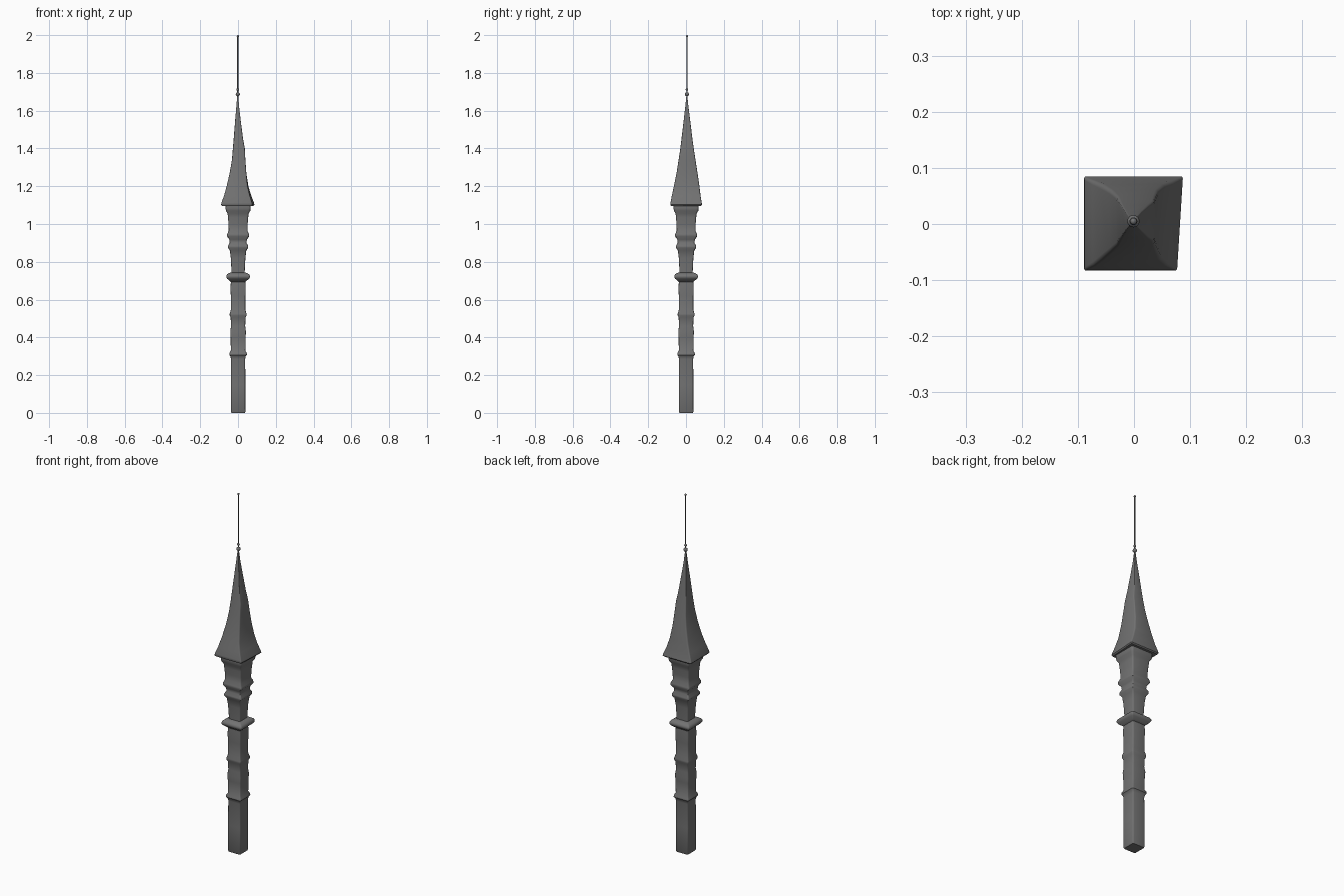
import bpy, bmesh, math

stone = bpy.data.materials.new("dark_stone")
stone.diffuse_color = (0.17, 0.17, 0.17, 1)


def finish(name, bm, angle=40):
    bmesh.ops.recalc_face_normals(bm, faces=bm.faces)
    mesh = bpy.data.meshes.new(name)
    bm.to_mesh(mesh)
    bm.free()
    mesh.materials.append(stone)
    ob = bpy.data.objects.new(name, mesh)
    bpy.context.collection.objects.link(ob)
    bpy.ops.object.select_all(action='DESELECT')
    ob.select_set(True)
    bpy.context.view_layer.objects.active = ob
    bpy.ops.object.shade_smooth_by_angle(angle=math.radians(angle))
    return ob


def rounded_rect(x0, x1, y0, y1, frac, skew=0.0):
    """Rounded rectangle; skew pulls in the front right corner."""
    r = frac * min(x1 - x0, y1 - y0) / 2
    pts = []
    for cx, cy, a in ((x1 - r, y1 - r, 0), (x0 + r, y1 - r, 90),
                      (x0 + r, y0 + r, 180), (x1 - r - skew, y0 + r, 270)):
        for k in range(4):
            t = math.radians(a + k * 30)
            pts.append((cx + r * math.cos(t), cy + r * math.sin(t)))
    return pts


def loft(name, sections):
    """sections: (z, outline points) from bottom to top."""
    bm = bmesh.new()
    rings = [[bm.verts.new((x, y, z)) for x, y in pts] for z, pts in sections]
    n = len(rings[0])
    for a, b in zip(rings, rings[1:]):
        for i in range(n):
            j = (i + 1) % n
            bm.faces.new((a[i], a[j], b[j], b[i]))
    bm.faces.new(rings[0][::-1])
    bm.faces.new(rings[-1])
    return finish(name, bm)


def square_loft(name, profile, frac=0.16):
    return loft(name, [(z, rounded_rect(-h, h + 0.001, -h, h + 0.001, frac))
                       for z, h in profile])


# Lower shaft with two worn string courses
square_loft("lower_shaft", [
    (0.0, 0.035), (0.006, 0.038), (0.15, 0.038), (0.285, 0.037), (0.30, 0.040),
    (0.307, 0.046), (0.317, 0.045), (0.33, 0.038), (0.40, 0.039), (0.43, 0.041),
    (0.46, 0.037), (0.505, 0.039), (0.515, 0.044), (0.525, 0.044), (0.545, 0.038),
    (0.62, 0.038), (0.66, 0.040), (0.69, 0.038), (0.71, 0.038)])

# Projecting gallery collar, rounded top and bottom
square_loft("collar", [
    (0.692, 0.036), (0.700, 0.045), (0.710, 0.057), (0.718, 0.062),
    (0.726, 0.062), (0.734, 0.057), (0.740, 0.048), (0.744, 0.035)], 0.12)

# Belfry, flaring upward with ledges to the eaves
square_loft("belfry", [
    (0.735, 0.034), (0.76, 0.035), (0.82, 0.038), (0.86, 0.043), (0.874, 0.053),
    (0.884, 0.053), (0.90, 0.044), (0.918, 0.046), (0.935, 0.058), (0.947, 0.057),
    (0.965, 0.049), (1.00, 0.050), (1.035, 0.053), (1.055, 0.055), (1.07, 0.064),
    (1.085, 0.066), (1.105, 0.066)])

# Slightly crooked spire: z, left, right, front, back, corner skew, rounding
spire = [
    (1.096, -0.084, 0.082, -0.079, 0.080, 0.009, 0.05),
    (1.102, -0.089, 0.087, -0.083, 0.085, 0.010, 0.05),
    (1.112, -0.088, 0.085, -0.082, 0.083, 0.010, 0.06),
    (1.15, -0.074, 0.070, -0.075, 0.077, 0.007, 0.10),
    (1.20, -0.060, 0.055, -0.064, 0.071, 0.004, 0.14),
    (1.27, -0.044, 0.044, -0.050, 0.061, 0.0, 0.16),
    (1.34, -0.032, 0.039, -0.039, 0.050, 0.0, 0.16),
    (1.40, -0.027, 0.036, -0.030, 0.041, 0.0, 0.16),
    (1.45, -0.023, 0.027, -0.024, 0.034, 0.0, 0.16),
    (1.55, -0.015, 0.014, -0.012, 0.022, 0.0, 0.16),
    (1.62, -0.009, 0.006, -0.004, 0.013, 0.0, 0.16),
    (1.68, -0.004, 0.001, 0.002, 0.007, 0.0, 0.16)]
loft("spire", [(z, rounded_rect(l, r, f, b, c, s)) for z, l, r, f, b, s, c in spire])

# Finial: balls on a thin rod
AXIS = (-0.001, 0.005)
for name, z, r in (("finial_large_ball", 1.687, 0.011),
                   ("finial_small_ball", 1.712, 0.007),
                   ("finial_tip_ball", 1.994, 0.006)):
    bm = bmesh.new()
    bmesh.ops.create_uvsphere(bm, u_segments=16, v_segments=10, radius=r)
    bmesh.ops.translate(bm, verts=bm.verts, vec=(*AXIS, z))
    finish(name, bm)

bm = bmesh.new()
bmesh.ops.create_cone(bm, cap_ends=True, segments=12, radius1=0.003, radius2=0.003, depth=0.32)
bmesh.ops.translate(bm, verts=bm.verts, vec=(*AXIS, 1.834))
finish("finial_rod", bm)
